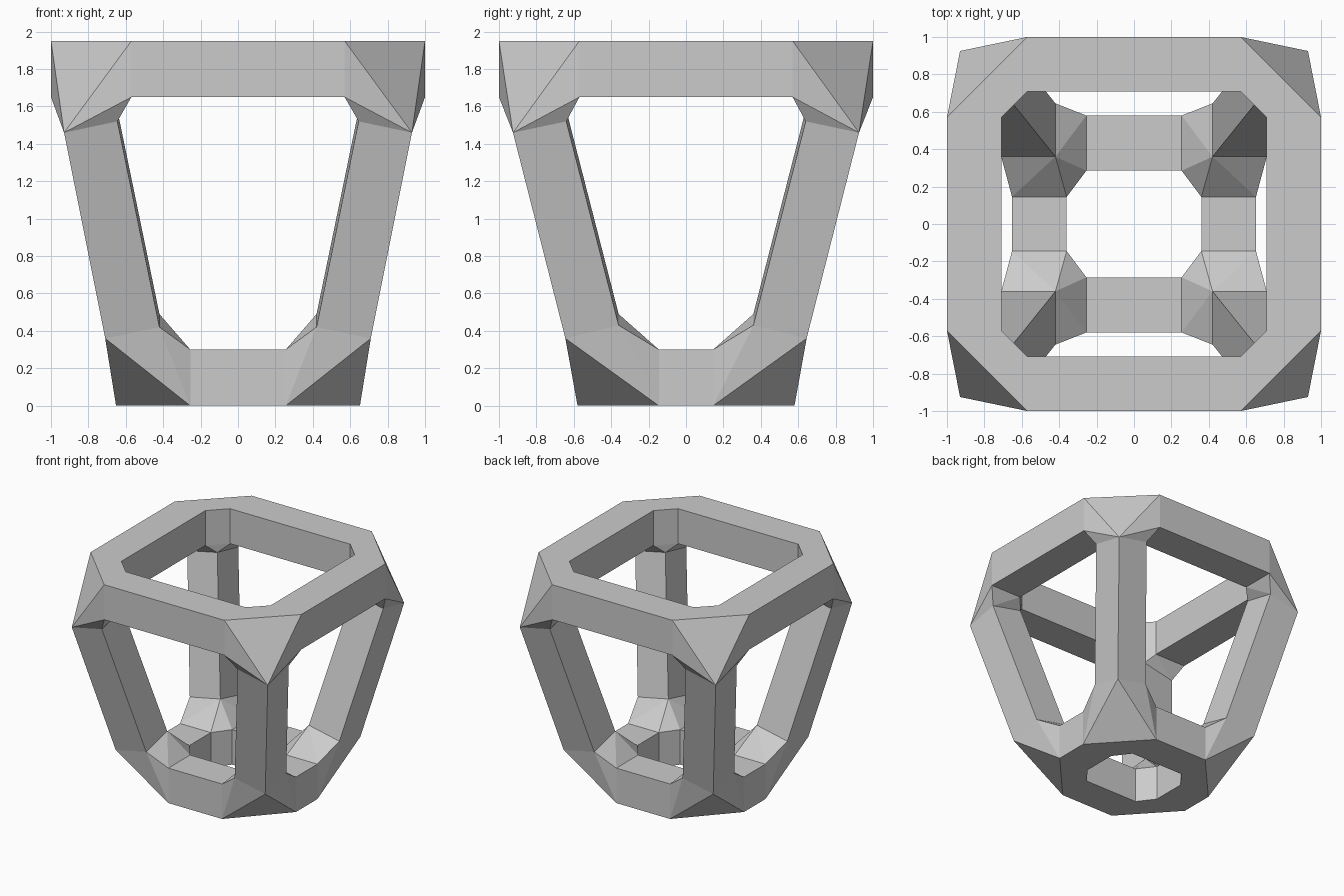
import bpy, bmesh
from itertools import product

if "Cube" in bpy.data.objects:
    bpy.data.objects.remove(bpy.data.objects["Cube"])

bm = bmesh.new()


def ring(points, sx, sy):
    return [bm.verts.new((x * sx, y * sy, z)) for x, y, z in points]


def x_end(x, y0, y1, z0, z1):
    return [(x, y0, z0), (x, y1, z0), (x, y1, z1), (x, y0, z1)]


def y_end(y, x0, x1, z0, z1):
    return [(x0, y, z0), (x1, y, z0), (x1, y, z1), (x0, y, z1)]


# End sections of the three struts meeting at an upper and a lower corner
upper = {"x": x_end(0.57, 0.708, 1.0, 1.65, 1.95),
         "y": y_end(0.57, 0.708, 1.0, 1.65, 1.95),
         "z": [(0.93, 0.925, 1.46), (0.645, 0.925, 1.52), (0.645, 0.64, 1.58), (0.93, 0.64, 1.52)]}
lower = {"x": x_end(0.255, 0.285, 0.58, 0.0, 0.3),
         "y": y_end(0.145, 0.36, 0.652, 0.0, 0.3),
         "z": [(0.71, 0.645, 0.36), (0.42, 0.645, 0.42), (0.42, 0.36, 0.49), (0.71, 0.36, 0.43)]}


def tube(a, b):
    for i in range(4):
        j = (i + 1) % 4
        bm.faces.new((a[i], a[j], b[j], b[i]))


# Corner joints: hull over the three strut ends, opened where struts attach
ends = {}
for sx, sy, level in product((-1, 1), (-1, 1), (0, 1)):
    rings = {k: ring(p, sx, sy) for k, p in (lower, upper)[level].items()}
    ends[sx, sy, level] = rings
    bmesh.ops.convex_hull(bm, input=[v for r in rings.values() for v in r])
    caps = [f for f in bm.faces if any(set(f.verts) <= set(r) for r in rings.values())]
    bmesh.ops.delete(bm, geom=caps, context='FACES_ONLY')

# Straight struts: top and bottom rims, then the leaning uprights
for s, level in product((-1, 1), (0, 1)):
    tube(ends[-1, s, level]["x"], ends[1, s, level]["x"])
    tube(ends[s, -1, level]["y"], ends[s, 1, level]["y"])
for sx, sy in product((-1, 1), (-1, 1)):
    tube(ends[sx, sy, 0]["z"], ends[sx, sy, 1]["z"])

# Clean leftover diagonals and orient the surface
loose = [e for e in bm.edges if not e.link_faces]
bmesh.ops.delete(bm, geom=loose, context='EDGES')
bmesh.ops.recalc_face_normals(bm, faces=bm.faces[:])

mesh = bpy.data.meshes.new("tapered_frame")
bm.to_mesh(mesh)
bm.free()
obj = bpy.data.objects.new("tapered_frame", mesh)
bpy.context.collection.objects.link(obj)
